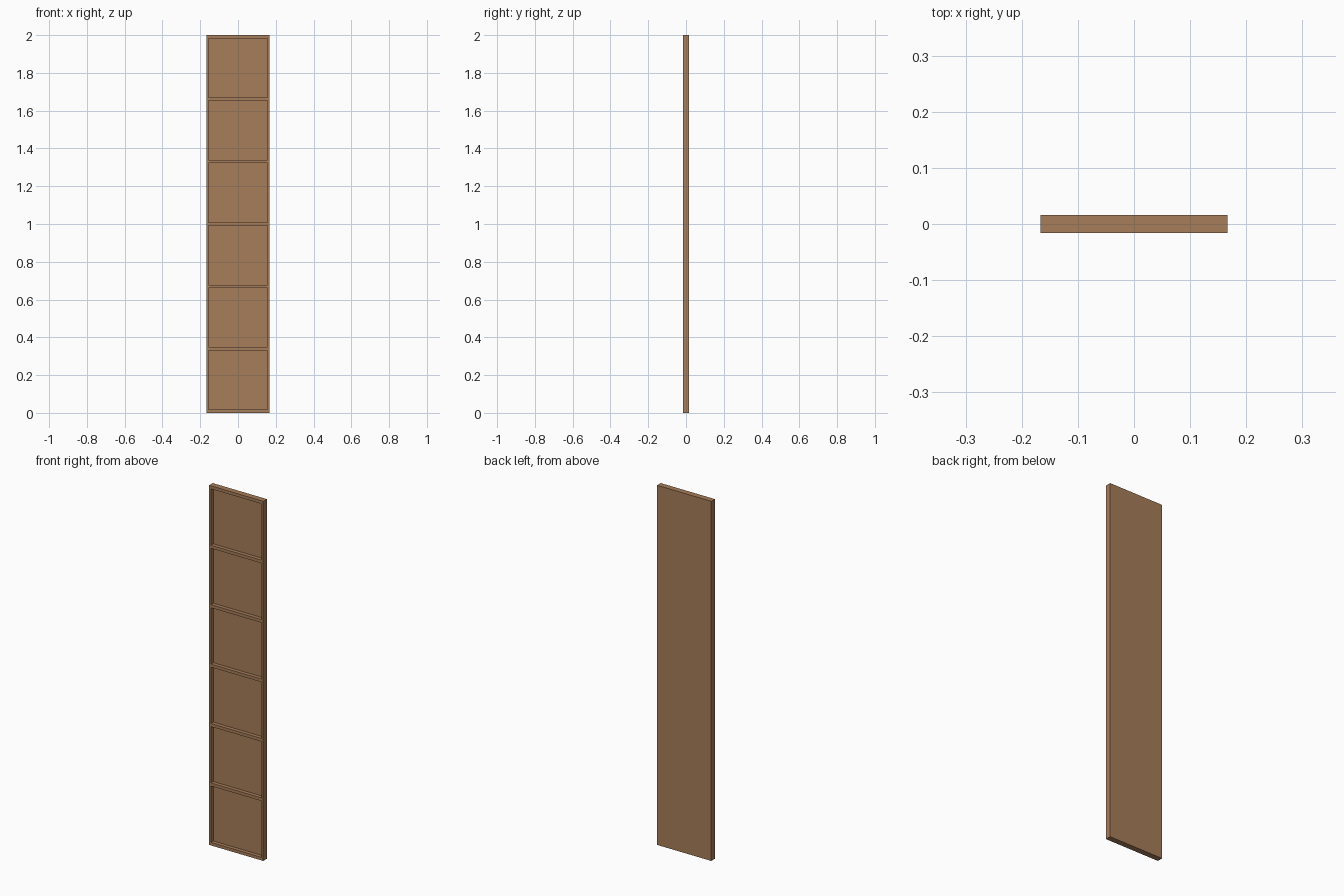
import bpy

cube = bpy.data.objects.get("Cube")
if cube:
    bpy.data.objects.remove(cube, do_unlink=True)

WIDTH, DEPTH, HEIGHT = 0.333, 0.032, 2.0
SIDE = 0.011      # side board thickness
BOARD = 0.017     # shelf thickness
BACK = 0.011      # back panel thickness
BAYS = 6

wood = bpy.data.materials.new("brown_wood")
wood.use_nodes = True
color = (0.386, 0.205, 0.102, 1)
wood.diffuse_color = color
wood.node_tree.nodes["Principled BSDF"].inputs["Base Color"].default_value = color


def box(name, low, high):
    """Flat-shaded box between two corners."""
    bpy.ops.mesh.primitive_cube_add(size=1, location=[(a + b) / 2 for a, b in zip(low, high)])
    obj = bpy.context.object
    obj.name = name
    obj.scale = [b - a for a, b in zip(low, high)]
    bpy.ops.object.transform_apply(location=False, rotation=False, scale=True)
    obj.data.materials.append(wood)
    return obj


x, y = WIDTH / 2, DEPTH / 2
inner = x - SIDE

# Side boards
box("right_side_board", (-x, -y, 0), (-inner, y, HEIGHT))
box("left_side_board", (inner, -y, 0), (x, y, HEIGHT))

# Back panel between the sides
box("back_panel", (-inner, y - BACK, 0), (inner, y, HEIGHT))

# Bottom board, evenly spaced shelves and top board
pitch = (HEIGHT - BOARD) / BAYS
for i in range(BAYS + 1):
    name = {0: "bottom_board", BAYS: "top_board"}.get(i, f"shelf_{i}")
    box(name, (-inner, -y, i * pitch), (inner, y - BACK, i * pitch + BOARD))
